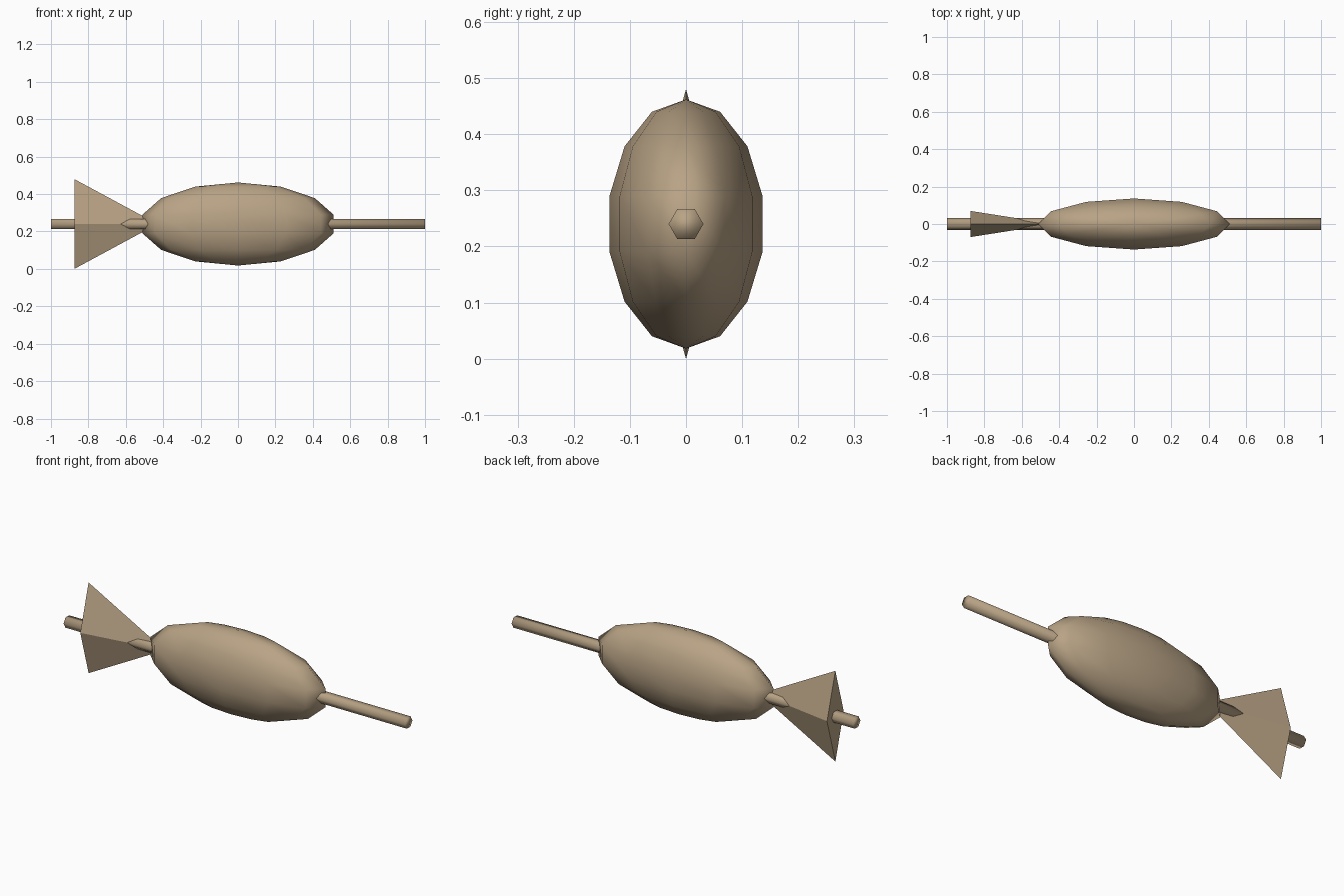
import bpy
import bmesh
from math import pi
from mathutils import Matrix

cube = bpy.data.objects.get("Cube")
if cube:
    bpy.data.objects.remove(cube)

tan = bpy.data.materials.new("warm_tan")
tan.use_nodes = True
colour = (0.48, 0.365, 0.235, 1)
tan.diffuse_color = colour
tan.node_tree.nodes["Principled BSDF"].inputs["Base Color"].default_value = colour

MID = 0.24  # height of the long axis


def add_part(name, bm, smooth):
    bmesh.ops.recalc_face_normals(bm, faces=bm.faces)
    for face in bm.faces:
        face.smooth = smooth
    mesh = bpy.data.meshes.new(name)
    bm.to_mesh(mesh)
    bm.free()
    mesh.materials.append(tan)
    part = bpy.data.objects.new(name, mesh)
    part.location.z = MID
    bpy.context.collection.objects.link(part)
    return part


# Body: low-poly sphere stretched along x and narrowed across y
bm = bmesh.new()
bmesh.ops.create_uvsphere(bm, u_segments=12, v_segments=7, radius=1)
bmesh.ops.scale(bm, vec=(0.525, 0.14, 0.222), verts=bm.verts)
add_part("body", bm, True)

# Rod: six-sided bar running the full length, corners pointing sideways
bm = bmesh.new()
bmesh.ops.create_cone(bm, cap_ends=True, segments=6, radius1=0.031,
                      radius2=0.031, depth=2)
bmesh.ops.rotate(bm, cent=(0, 0, 0), matrix=Matrix.Rotation(pi / 2, 3, "Y"),
                 verts=bm.verts)
if max(v.co.y for v in bm.verts) < 0.03:
    bmesh.ops.rotate(bm, cent=(0, 0, 0), verts=bm.verts,
                     matrix=Matrix.Rotation(pi / 6, 3, "X"))
add_part("rod", bm, True)

# Tail: flattened pyramid opening away from the body
bm = bmesh.new()
base = [bm.verts.new((-0.875, y, z))
        for y, z in ((0.07, 0), (0, 0.24), (-0.07, 0), (0, -0.24))]
tip = bm.verts.new((-0.43, 0, 0))
bm.faces.new(base)
for i in range(4):
    bm.faces.new((base[i], base[(i + 1) % 4], tip))
add_part("tail", bm, False)
